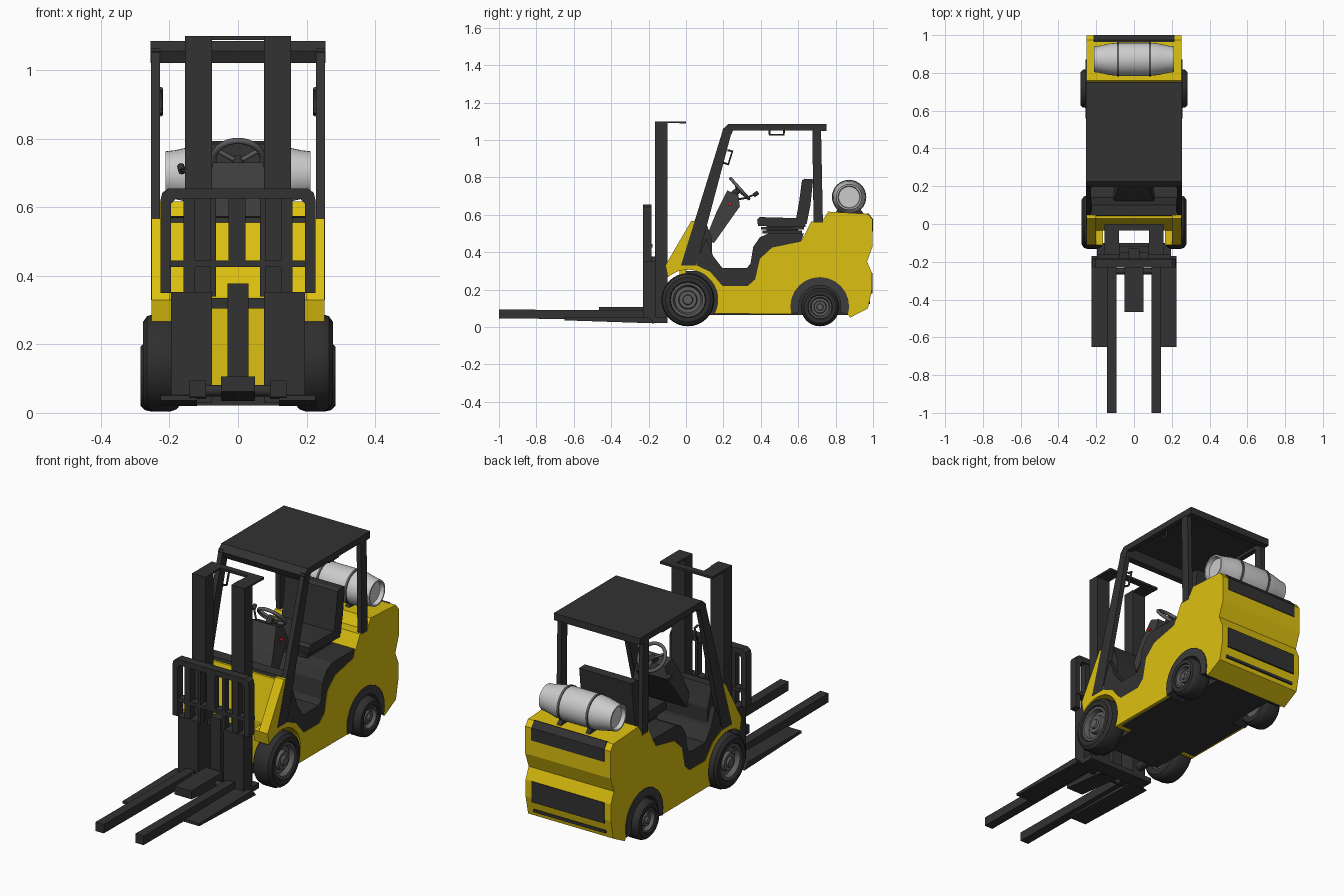
import bpy, bmesh
from math import sin, cos, radians, tau
from mathutils import Vector

if "Cube" in bpy.data.objects:
    bpy.data.objects.remove(bpy.data.objects["Cube"])


def material(name, rgb):
    m = bpy.data.materials.new(name)
    m.diffuse_color = (*rgb, 1)
    m.use_nodes = True
    m.node_tree.nodes["Principled BSDF"].inputs["Base Color"].default_value = m.diffuse_color
    return m


YELLOW = material("yellow_paint", (0.72, 0.53, 0.005))
DARK = material("dark_frame", (0.032, 0.032, 0.032))
TRIM = material("dark_trim", (0.045, 0.045, 0.045))
RUBBER = material("rubber", (0.028, 0.028, 0.028))
HUB = material("hub_grey", (0.11, 0.11, 0.11))
RED = material("red_button", (0.7, 0.02, 0.02))


def finish(name, bm, mat, mirror=False, smooth=False):
    bmesh.ops.recalc_face_normals(bm, faces=bm.faces)
    me = bpy.data.meshes.new(name)
    bm.to_mesh(me)
    bm.free()
    ob = bpy.data.objects.new(name, me)
    bpy.context.collection.objects.link(ob)
    if mat:
        me.materials.append(mat)
    if mirror:
        ob.modifiers.new("mirror", 'MIRROR')
    if smooth:
        bpy.ops.object.select_all(action='DESELECT')
        ob.select_set(True)
        bpy.context.view_layer.objects.active = ob
        bpy.ops.object.shade_smooth_by_angle(angle=radians(35))
    return ob


def prism(name, pts, a, b, mat, mirror=False, axis='X'):
    """Extrude a (y,z) profile along x, or an (x,z) profile along y."""
    bm = bmesh.new()
    co = (lambda p, t: (t, *p)) if axis == 'X' else (lambda p, t: (p[0], t, p[1]))
    A = [bm.verts.new(co(p, a)) for p in pts]
    B = [bm.verts.new(co(p, b)) for p in pts]
    bm.faces.new(A)
    bm.faces.new(B)
    n = len(pts)
    for i in range(n):
        bm.faces.new((A[i], A[(i + 1) % n], B[(i + 1) % n], B[i]))
    return finish(name, bm, mat, mirror)


def box(name, x0, x1, y0, y1, z0, z1, mat, mirror=False):
    return prism(name, [(y0, z0), (y1, z0), (y1, z1), (y0, z1)], x0, x1, mat, mirror)


def lathe(name, profile, y, z, mat, mirror=False, steps=32):
    """Spin an (x, radius) profile about an x-parallel axis."""
    bm = bmesh.new()
    vs = [bm.verts.new((x, y, z + r)) for x, r in profile]
    es = [bm.edges.new(p) for p in zip(vs, vs[1:])]
    bmesh.ops.spin(bm, geom=vs + es, cent=(0, y, z), axis=(1, 0, 0), angle=tau, steps=steps)
    bmesh.ops.remove_doubles(bm, verts=bm.verts, dist=1e-5)
    return finish(name, bm, mat, mirror, True)


def tube(name, pts, r, mat, mirror=False):
    cu = bpy.data.curves.new(name, 'CURVE')
    cu.dimensions = '3D'
    cu.bevel_depth, cu.bevel_resolution, cu.use_fill_caps = r, 2, True
    s = cu.splines.new('POLY')
    s.points.add(len(pts) - 1)
    for p, c in zip(s.points, pts):
        p.co = (*c, 1)
    ob = bpy.data.objects.new(name, cu)
    bpy.context.collection.objects.link(ob)
    cu.materials.append(mat)
    bpy.ops.object.select_all(action='DESELECT')
    ob.select_set(True)
    bpy.context.view_layer.objects.active = ob
    bpy.ops.object.convert(target='MESH')
    if mirror:
        bpy.context.object.modifiers.new("mirror", 'MIRROR')


def arc(cy, cz, r, a0, a1, n=14):
    return [(cy + r * cos(radians(a0 + (a1 - a0) * i / n)),
             cz + r * sin(radians(a0 + (a1 - a0) * i / n))) for i in range(n + 1)]


# Yellow body with counterweight, front fenders and cowl
seam = [(.195, .22), (.33, .22), (.37, .255), (.395, .365), (.46, .425), (.615, .457)]
prism("body", seam + [(.67, .565), (.727, .565), (.76, .617), (.973, .605), (.997, .575), (.997, .43),
      (.968, .35), (.994, .29), (.994, .2), (.973, .1), (.877, .05)]
      + arc(.715, .11, .155, -15, 195) + [(.187, .072)], -.252, .252, YELLOW)
prism("front_fender", [(-.11, .33), (.045, .335), (.13, .295), (.195, .22), (.187, .072)]
      + arc(.01, .147, .16, -28, 132), .165, .252, YELLOW, True)
prism("cowl_wing", [(-.11, .33), (.028, .567), (.05, .567), (.06, .333)], .2, .252, YELLOW, True)
prism("cowl_panel", [(-.035, .08), (-.035, .34), (.03, .555), (.055, .555), (.0, .33), (.0, .08)],
      -.2, .2, YELLOW)
prism("rear_fender_trim", arc(.715, .11, .157, -16, 195) + arc(.715, .11, .113, 195, -16),
      .165, .257, TRIM, True)

# Dark inner chassis, rear bands, operator compartment
box("chassis", -.167, .167, -.02, .87, .064, .3, DARK)
box("floor_pan", -.235, .235, .19, .565, .064, .1, DARK)
prism("rear_top_band", [(.95, .6), (.974, .609), (1, .577), (1, .51), (.98, .51)], -.215, .215, DARK)
box("rear_mid_band", -.215, .215, .97, .998, .18, .29, DARK)
box("rear_low_band", -.215, .215, .96, .985, .122, .138, DARK)
prism("cabin_floor", [(.045, .335), (.11, .475), (.145, .38), (.195, .315), (.325, .315), (.345, .34),
      (.36, .43), (.395, .48), (.44, .5), (.63, .5)] + seam[::-1] + [(.13, .295)], -.25, .25, DARK)
prism("dashboard", [(0, .34), (.045, .57), (.1, .575), (.14, .47), (.14, .34)], -.225, .225, DARK)

# Steering console, tapering towards its top
con = prism("console", [(.1, .46), (.165, .62), (.22, .73), (.28, .708), (.288, .645), (.15, .45)],
            -.11, .11, TRIM)
for v in con.data.vertices:
    if v.co.z > .6:
        v.co.x *= .85 if v.co.z < .7 else .66
lathe("console_button", [(.07, .0), (.1, .01), (.105, .0)], .235, .66, RED, steps=12)

# Steering wheel and levers
axis = Vector((0, .74, .67)).normalized()
down = Vector((0, .67, -.74)).normalized()
c = Vector((0, .287, .74))
bpy.ops.mesh.primitive_torus_add(location=c, rotation=(radians(-48), 0, 0), major_radius=.072,
                                 minor_radius=.009, major_segments=32, minor_segments=10)
bpy.context.object.name = "steering_wheel"
bpy.context.object.data.materials.append(HUB)
bpy.ops.object.shade_smooth()
for i, a in enumerate((90, 210, 330)):
    d = Vector((1, 0, 0)) * cos(radians(a)) + down * sin(radians(a))
    tube(f"wheel_spoke_{i}", [c - axis * .012, c + d * .07], .007, HUB)
tube("steering_column", [c - axis * .07, c], .017, DARK)
tube("lever", [(-.06, .26, .68), (-.12, .32, .69), (-.165, .37, .71)], .005, DARK)
tube("lever_knob", [(-.163, .363, .704), (-.167, .384, .72)], .011, DARK)

# Seat
for i, (w, y0, y1, z0, z1) in enumerate([(.12, .41, .62, .5, .517), (.135, .4, .63, .522, .535)]):
    box(f"seat_base_{i}", -w, w, y0, y1, z0, z1, DARK)
box("seat_core", -.1, .1, .43, .6, .5, .54, DARK)
prism("seat_cushion", [(.385, .54), (.38, .575), (.395, .588), (.6, .582), (.64, .56), (.64, .535)],
      -.155, .155, DARK)
prism("seat_back", [(.585, .56), (.605, .67), (.62, .785), (.635, .793), (.68, .79), (.665, .65), (.645, .55)],
      -.155, .155, DARK)

# Overhead guard
box("roof", -.255, .255, .225, .752, 1.068, 1.085, DARK)
box("roof_side_rail", .228, .255, .22, .75, 1.052, 1.07, DARK, True)
box("roof_rear_rail", -.255, .255, .715, .752, 1.048, 1.07, DARK)
prism("roof_front_rail", [(.195, 1.055), (.225, 1.085), (.26, 1.07), (.24, 1.025), (.21, 1.02)],
      -.255, .255, DARK)
prism("front_pillar", [(-.027, .33), (.19, 1.03), (.2, 1.065), (.25, 1.065), (.238, 1.02), (.055, .33)],
      .228, .254, DARK, True)
prism("rear_pillar", [(.682, .56), (.675, 1.06), (.722, 1.06), (.732, .56)], .228, .254, DARK, True)
tube("roof_handle", [(.225, .447, 1.06), (.225, .447, 1.028), (.225, .523, 1.028), (.225, .523, 1.06)],
     .006, DARK, True)
tube("pillar_handle", [(.225, .222, .945), (.225, .248, .94), (.225, .226, .87), (.225, .195, .88)],
     .006, DARK, True)

# Gas tank with straps and feet
half = [(.19, 0), (.19, .056), (.212, .06), (.212, .068), (.185, .071), (.13, .083), (.085, .088)]
lathe("gas_tank", [(-x, r) for x, r in half] + half[::-1], .872, .695, None)
lathe("tank_strap", [(.079, .086), (.079, .092), (.091, .092), (.091, .086)], .872, .695, HUB, True)
prism("tank_foot", [(.79, .6), (.82, .64), (.925, .64), (.955, .6)], .073, .097, DARK, True)


# Wheels: tyre and stepped hub
def wheel(name, y, R, x0, x1, h):
    lathe(name + "_tyre", [(x0, h), (x0, R * .86), (x0 + .012, R * .96), (x0 + .03, R), (x1 - .03, R),
          (x1 - .012, R * .96), (x1, R * .84), (x1, h * 1.05), (x1 - .012, h)], y, R + .004, RUBBER, True)
    lathe(name + "_hub", [(x0 + .01, 0), (x0 + .01, h), (x1 - .006, h), (x1 - .006, h * .86),
          (x1 - .03, h * .76), (x1 - .03, h * .55), (x1 - .012, h * .5), (x1 - .012, h * .3),
          (x1 - .002, h * .26), (x1 - .002, 0)], y, R + .004, HUB, True)


wheel("front_wheel", .01, .142, .168, .277, .092)
wheel("rear_wheel", .717, .103, .178, .284, .062)
tube("front_axle", [(-.18, .01, .147), (.18, .01, .147)], .035, DARK)
tube("tilt_arm", [(.12, -.12, .09), (.12, .02, .09)], .025, DARK, True)

# Mast
box("mast_rail", .076, .155, -.165, -.1, .03, 1.1, DARK, True)
box("mast_top_tab", .08, .155, -.11, 0, 1.09, 1.1, DARK, True)
box("mast_top_tie", -.155, .155, -.035, 0, 1.088, 1.1, DARK)
box("mast_mid_tie", -.09, .09, -.15, -.12, .305, .335, DARK)
box("mast_foot", -.195, .195, -.18, -.1, .022, .05, DARK)
box("lift_cylinder", -.03, .03, -.19, -.13, .05, .378, DARK)

# Carriage and load backrest
prism("backrest_frame", [(0, .625), (.18, .625), (.196, .61), (.196, .35), (.226, .35), (.226, .622),
      (.221, .642), (.203, .655), (0, .655)], -.23, -.185, DARK, True, 'Y')
for i, (x, w) in enumerate([(.142, .017), (.072, .008)]):
    box(f"backrest_bar_{i}", x - w, x + w, -.225, -.19, .34, .635, DARK, True)
box("backrest_centre_bar", -.028, .022, -.225, -.19, .43, .635, DARK)
box("carriage_bar", -.226, .226, -.225, -.18, .425, .445, DARK)
box("carriage_plate", .076, .195, -.23, -.16, .03, .352, DARK, True)

# Forks, outrigger legs and centre block
prism("fork", [(-1, .046), (-1, .094), (-.2, .088), (-.2, .04)], .093, .142, DARK, True)
prism("outrigger", [(-.65, .036), (-.65, .05), (-.2, .055), (-.17, .02)], .12, .226, DARK, True)
prism("centre_block", [(-.465, .062), (-.465, .106), (-.2, .106), (-.2, .035)], -.05, .05, DARK)
tube("fork_cross_rod", [(-.14, -.25, .065), (.14, -.25, .065)], .017, DARK)
